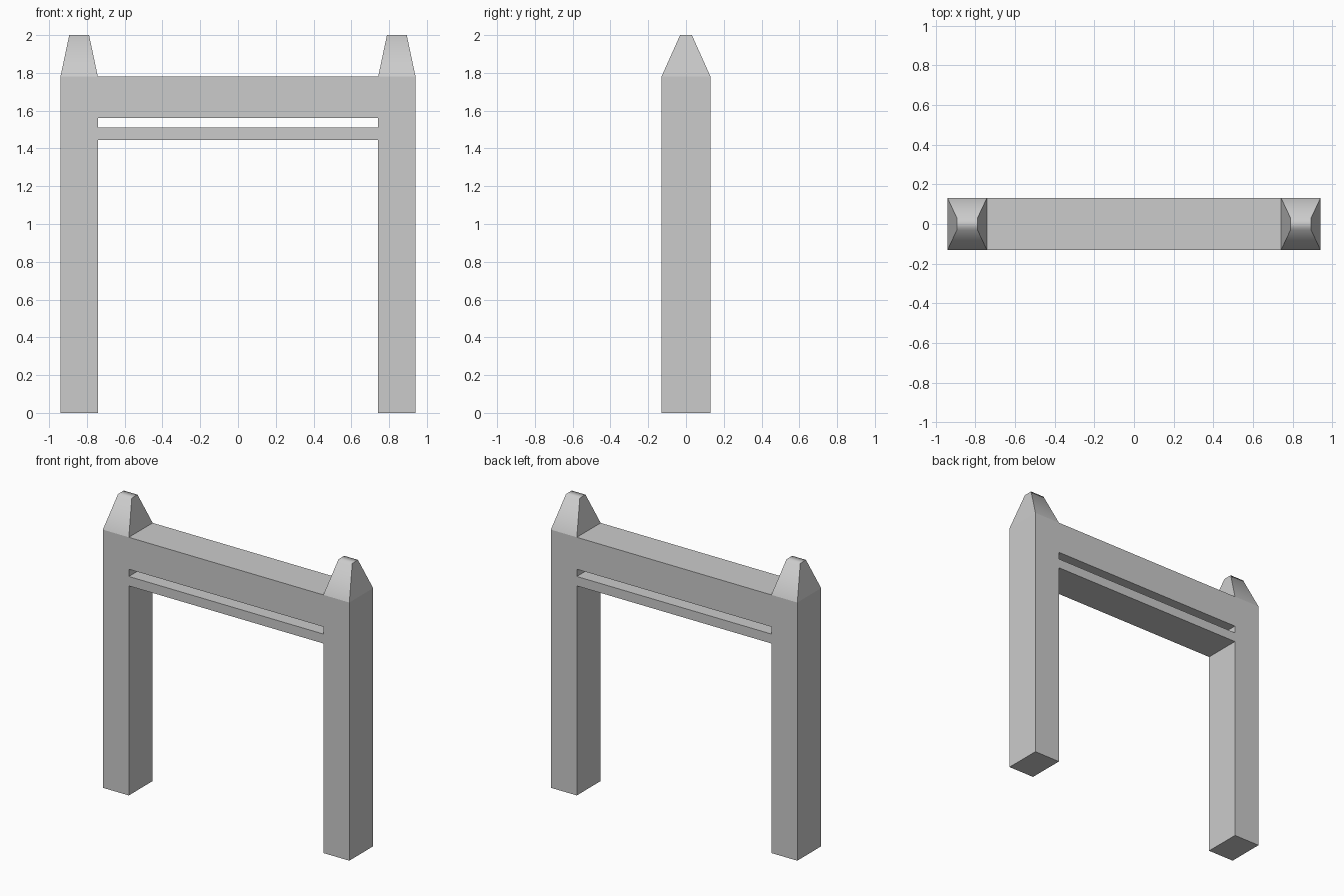
import bpy, bmesh
from mathutils import Vector

if "Cube" in bpy.data.objects:
    bpy.data.objects.remove(bpy.data.objects["Cube"])

POST_OUT, POST_IN, HALF_D = 0.94, 0.742, 0.13
SHOULDER = 1.78
XS = [-POST_OUT, -POST_IN, POST_IN, POST_OUT]
ZS = [0, 1.445, 1.51, 1.56, SHOULDER]


def new_object(name, bm):
    mesh = bpy.data.meshes.new(name)
    bmesh.ops.recalc_face_normals(bm, faces=bm.faces)
    bm.to_mesh(mesh)
    bm.free()
    obj = bpy.data.objects.new(name, mesh)
    bpy.context.collection.objects.link(obj)
    return obj


# Gate frame: front elevation as a grid, leaving the doorway and slot open
bm = bmesh.new()
grid = [[bm.verts.new((x, -HALF_D, z)) for x in XS] for z in ZS]
for row in range(4):
    for col in range(3):
        if col == 1 and row in (0, 2):
            continue
        bm.faces.new((grid[row][col], grid[row][col + 1],
                      grid[row + 1][col + 1], grid[row + 1][col]))
ext = bmesh.ops.extrude_face_region(bm, geom=bm.faces[:], use_keep_orig=True)
moved = [g for g in ext["geom"] if isinstance(g, bmesh.types.BMVert)]
bmesh.ops.translate(bm, verts=moved, vec=(0, 2 * HALF_D, 0))
bmesh.ops.recalc_face_normals(bm, faces=bm.faces)

# Tapered post tips, extruded from the post tops
tops = [f for f in bm.faces if abs(f.calc_center_median().z - SHOULDER) < 1e-4
        and abs(f.calc_center_median().x) > POST_IN]
for top in tops:
    cx = top.calc_center_median().x
    tip = bmesh.ops.extrude_discrete_faces(bm, faces=[top])["faces"][0]
    for v in tip.verts:
        v.co = Vector((cx + (v.co.x - cx) * 0.53, v.co.y * 0.24, 2.0))
    # Soft shading runs over front slope, top and back slope only
    bm.normal_update()
    tip.smooth = True
    for e in tip.edges:
        for f in e.link_faces:
            if f is not tip and abs(f.normal.x) < 0.5:
                f.smooth = True
bmesh.ops.remove_doubles(bm, verts=bm.verts, dist=1e-5)
bm.normal_update()
for e in bm.edges:
    e.smooth = len(e.link_faces) == 2 and all(f.smooth for f in e.link_faces)

new_object("gate_frame", bm)
